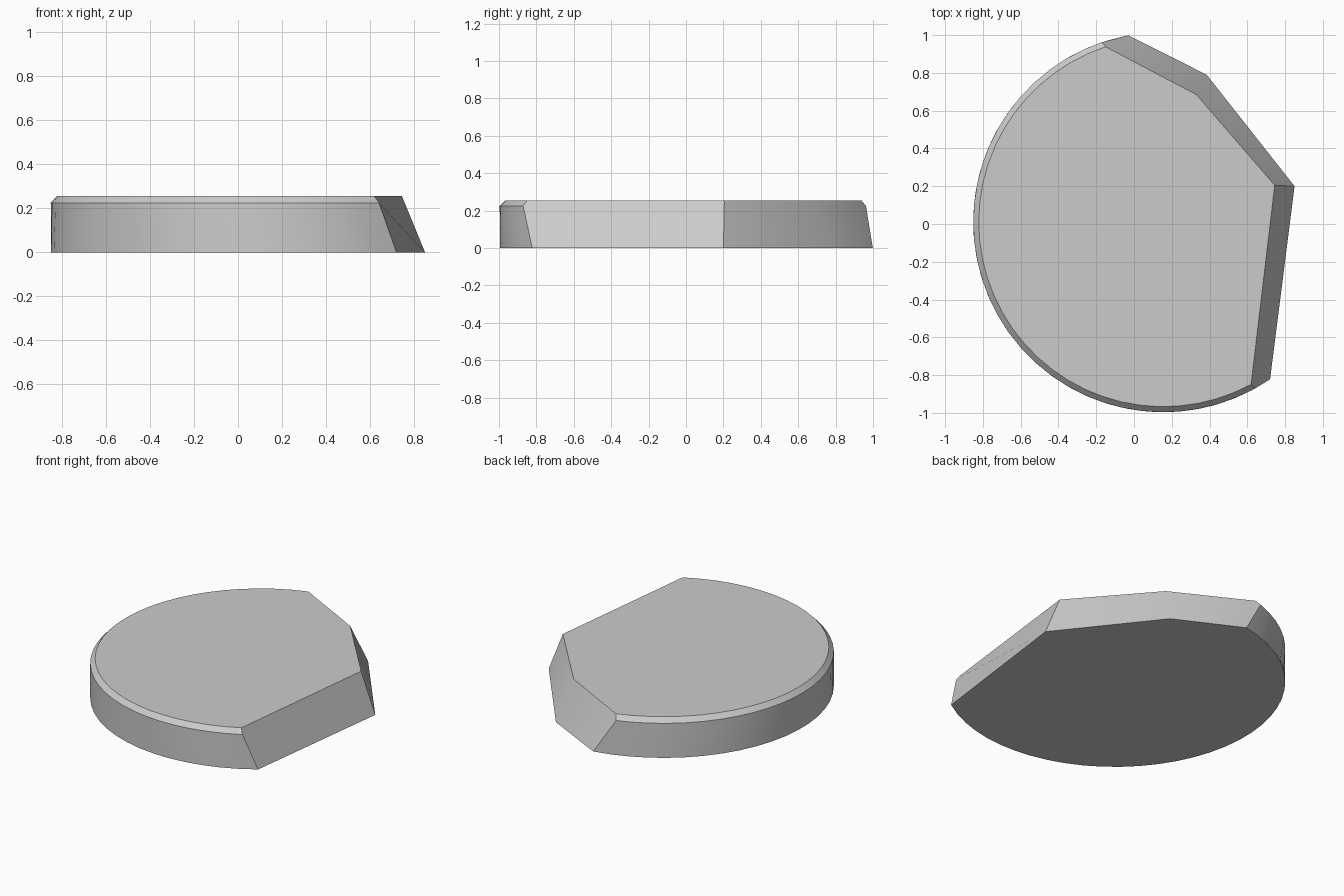
import bpy, bmesh, math

if "Cube" in bpy.data.objects:
    bpy.data.objects.remove(bpy.data.objects["Cube"])

CENTRE = (0.155, 0.01)
SEGMENTS = 32

stone = bpy.data.materials.new("stone grey")
stone.use_nodes = True
grey = (0.6, 0.6, 0.6, 1)
stone.diffuse_color = grey
stone.node_tree.nodes["Principled BSDF"].inputs["Base Color"].default_value = grey

bm = bmesh.new()


def arc(radius, start, end, z):
    """Row of vertices round the disc, anticlockwise in degrees."""
    row = []
    for i in range(SEGMENTS + 1):
        a = math.radians(start + (end - start) * i / SEGMENTS)
        row.append(bm.verts.new((CENTRE[0] + radius * math.cos(a),
                                 CENTRE[1] + radius * math.sin(a), z)))
    return row


def strip(low, high):
    for i in range(SEGMENTS):
        bm.faces.new((low[i], low[i + 1], high[i + 1], high[i]))


# Rounded wall and chamfered rim
base = arc(1.006, 100.6, 304.2, 0)
rim = arc(1.006, 108.8, 298.9, 0.225)
top = arc(0.977, 108.2, 298.4, 0.255)
strip(base, rim)
strip(rim, top)

# Corners of the broken edge, front to back
low_a, low_b = [bm.verts.new(p) for p in ((0.85, 0.2, 0), (0.385, 0.79, 0))]
high_a, high_b = [bm.verts.new(p) for p in ((0.745, 0.205, 0.255), (0.33, 0.685, 0.255))]

# Three sloping break faces
bm.faces.new((base[-1], low_a, high_a, top[-1], rim[-1]))
bm.faces.new((low_a, low_b, high_b, high_a))
bm.faces.new((low_b, base[0], rim[0], top[0], high_b))

# Flat top and underside
bm.faces.new(top + [high_a, high_b])
bm.faces.new(base + [low_a, low_b])
bmesh.ops.recalc_face_normals(bm, faces=bm.faces)

mesh = bpy.data.meshes.new("broken_disc")
bm.to_mesh(mesh)
bm.free()
mesh.materials.append(stone)
disc = bpy.data.objects.new("broken_disc", mesh)
bpy.context.collection.objects.link(disc)
bpy.context.view_layer.objects.active = disc
disc.select_set(True)
bpy.ops.object.shade_smooth_by_angle(angle=math.radians(30))
